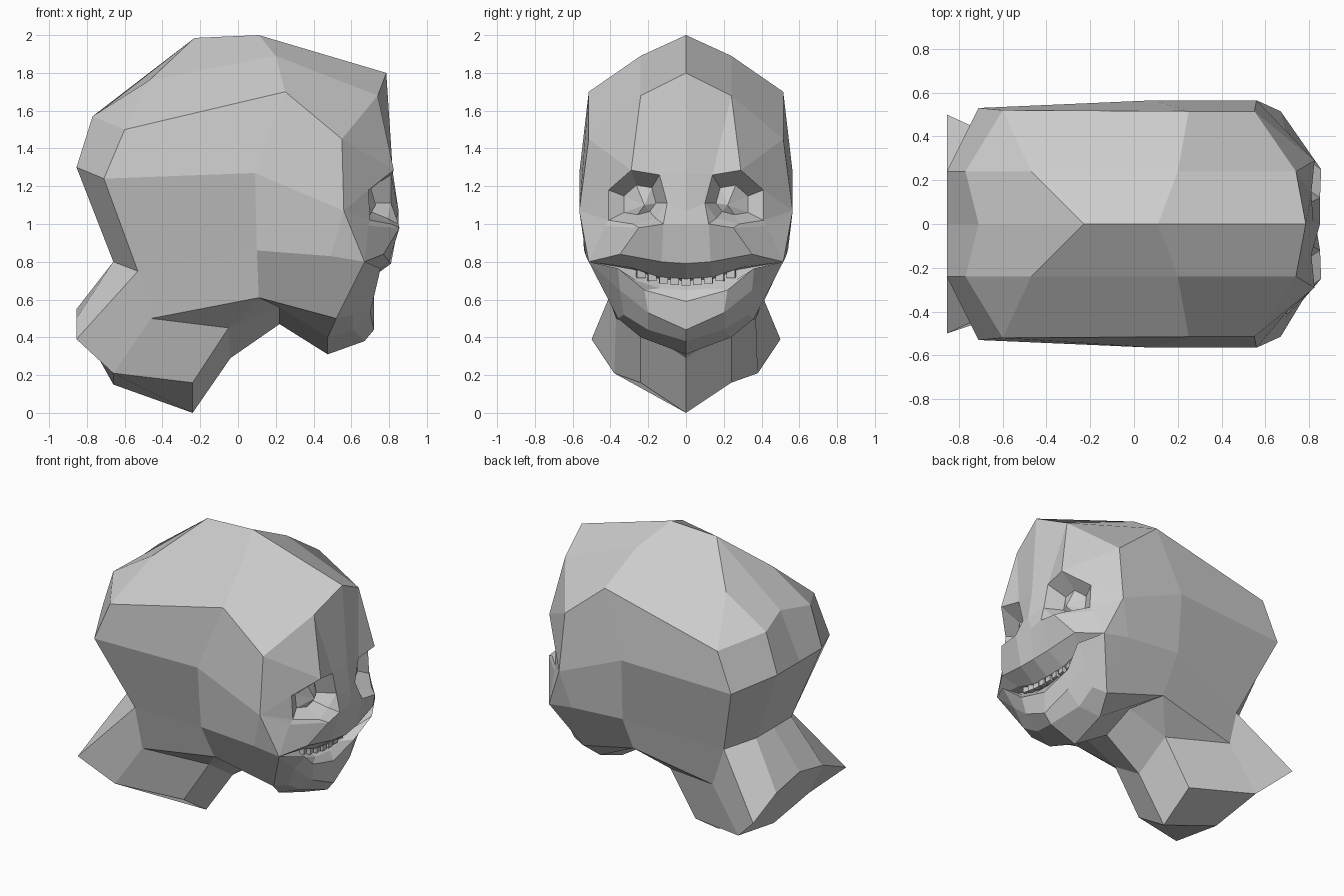
import bpy, bmesh
from mathutils import Vector

if "Cube" in bpy.data.objects:
    bpy.data.objects.remove(bpy.data.objects["Cube"])

bm = bmesh.new()
cache = {}


def vert(p):
    key = tuple(round(c, 3) for c in p)
    if key not in cache:
        cache[key] = bm.verts.new(key)
    return cache[key]


def face(points):
    # one flat facet plus its mirror image across y = 0
    for s in (1, -1):
        vs = list(dict.fromkeys(vert((p[0], s * p[1] + 0.0, p[2])) for p in points))
        if len(vs) > 2 and not bm.faces.get(vs):
            bm.faces.new(vs if s == 1 else vs[::-1])


def loft(*rows):
    for a, b in zip(rows, rows[1:]):
        for i in range(len(a) - 1):
            face((a[i], a[i + 1], b[i + 1], b[i]))


# shared corner points
top, fore, temple = (.785, 0, 1.8), (.74, .24, 1.68), (.55, .515, 1.45)
side_top, back_top = (.25, .515, 1.70), (-.6, .52, 1.5)
back_side, cheek_side, jaw_side = (-.71, .53, 1.24), (.56, .565, 1.07), (.49, .53, .83)
jaw_low, jaw_rear = (.52, .36, .5), (.11, .41, .61)
nape, neck_side = (-.53, .35, .75), (-.46, .37, .5)
chin, chin_side = (.475, 0, .31), (.475, .24, .40)
throat, throat_side = (.22, 0, .47), (.22, .22, .56)
neck_front = (-.05, .24, .45)
collar = (-.24, .24, .16)
shoulder, shoulder_mid = (-.855, .5, .39), (-.66, .38, .21)

# crown of the skull
loft([top, (.11, 0, 2), (-.23, 0, 1.985), (-.71, 0, 1.61), (-.855, 0, 1.3)],
     [fore, (.2, .24, 1.89), (-.47, .24, 1.76), (-.77, .24, 1.57), (-.855, .24, 1.3)],
     [temple, side_top, back_top, back_top, back_side])

# side of the head
loft([temple, side_top, back_top],
     [cheek_side, (.09, .565, 1.27), back_side],
     [jaw_side, (.1, .54, .86), nape],
     [jaw_low, jaw_rear, neck_side])

# back of head and neck
neck_back = [(-.855, 0, .55), (-.855, .25, .5), shoulder]
loft([(-.855, 0, 1.3), (-.855, .24, 1.3), back_side],
     [(-.66, 0, .8), (-.66, .19, .8), nape], neck_back)

# neck side, front and base
loft([nape, neck_side, neck_front], [shoulder, shoulder_mid, collar])
face((neck_side, jaw_rear, neck_front))
loft([chin, chin_side, jaw_low], [throat, throat_side, jaw_rear],
     [(-.04, 0, .29), neck_front, neck_front], [(-.24, 0, 0), collar, collar])
loft(neck_back, [(-.66, 0, .15), shoulder_mid, shoulder_mid], [(-.24, 0, 0), collar, collar])

# eye socket rim: brow outer, brow inner, nose side, lower inner, lower, outer low, outer high
rim = [(.825, .29, 1.285), (.81, .14, 1.26), (.81, .10, 1.11), (.79, .16, 1.03),
       (.81, .28, 1.0), (.70, .41, 1.02), (.69, .41, 1.18)]
brow_out, brow_in, nose_side, low_in, low, out_low, out_high = rim

# forehead and temple
loft([top, fore, fore], [(.82, 0, 1.27), brow_in, brow_out])
loft([fore, brow_out, out_high, out_low], [temple, temple, cheek_side, cheek_side])

# nose and cheeks
nose_base, nostril, cheek = (.83, 0, 1.0), (.85, .12, 1.0), (.855, .25, .98)
loft([(.82, 0, 1.27), (.85, 0, 1.07), nose_base], [brow_in, nose_side, nostril])
under = (.69, .43, .99)
loft([nose_side, low_in, low, out_low, cheek_side],
     [nostril, nostril, cheek, under, cheek_side])

# grinning mouth and chin; every row meets at the mouth corner
corner = (.67, .515, .80)
face((cheek_side, under, corner))
face((cheek_side, corner, jaw_side))
face((corner, jaw_low, jaw_side))
loft([nose_base, nostril, cheek, under],
     [(.81, 0, .79), (.80, .13, .80), (.77, .35, .84), corner],
     [(.70, 0, .71), (.69, .14, .72), (.69, .29, .77), corner],
     [(.62, 0, .70), (.61, .14, .71), (.61, .28, .76), corner],
     [(.69, 0, .65), (.68, .14, .66), (.68, .26, .70), corner],
     [(.72, 0, .59), (.72, .22, .65), (.755, .36, .765), corner],
     [(.72, 0, .44), (.70, .20, .53), (.67, .35, .65), corner],
     [(.67, 0, .38), (.61, .20, .44), (.61, .33, .52), jaw_low],
     [chin, chin_side, jaw_low, jaw_low])

# sunken eyes with a faceted eyeball
centre = Vector((.69, .23, 1.11))
inner = []
for p in rim:
    q = Vector(p).lerp(centre, .45)
    q.x = min(p[0], .73) - .03
    inner.append(tuple(q))
loft(rim + rim[:1], inner + inner[:1])
for i in range(len(inner)):
    face((inner[i], inner[(i + 1) % len(inner)], (.73, .22, 1.10)))

bmesh.ops.remove_doubles(bm, verts=bm.verts[:], dist=.002)
bmesh.ops.recalc_face_normals(bm, faces=bm.faces[:])
mesh = bpy.data.meshes.new("head")
bm.to_mesh(mesh)
bm.free()
bpy.context.collection.objects.link(bpy.data.objects.new("head", mesh))

# row of small upper teeth following the smile
for i in range(-4, 5):
    y = i * .06
    bpy.ops.mesh.primitive_cube_add(size=1, location=(.68 - .4 * y * y, y, .70 + .7 * y * y))
    tooth = bpy.context.object
    tooth.name = "tooth"
    tooth.scale = (.03, .045, .05)
    tooth.rotation_euler = (0, 0, -y)
